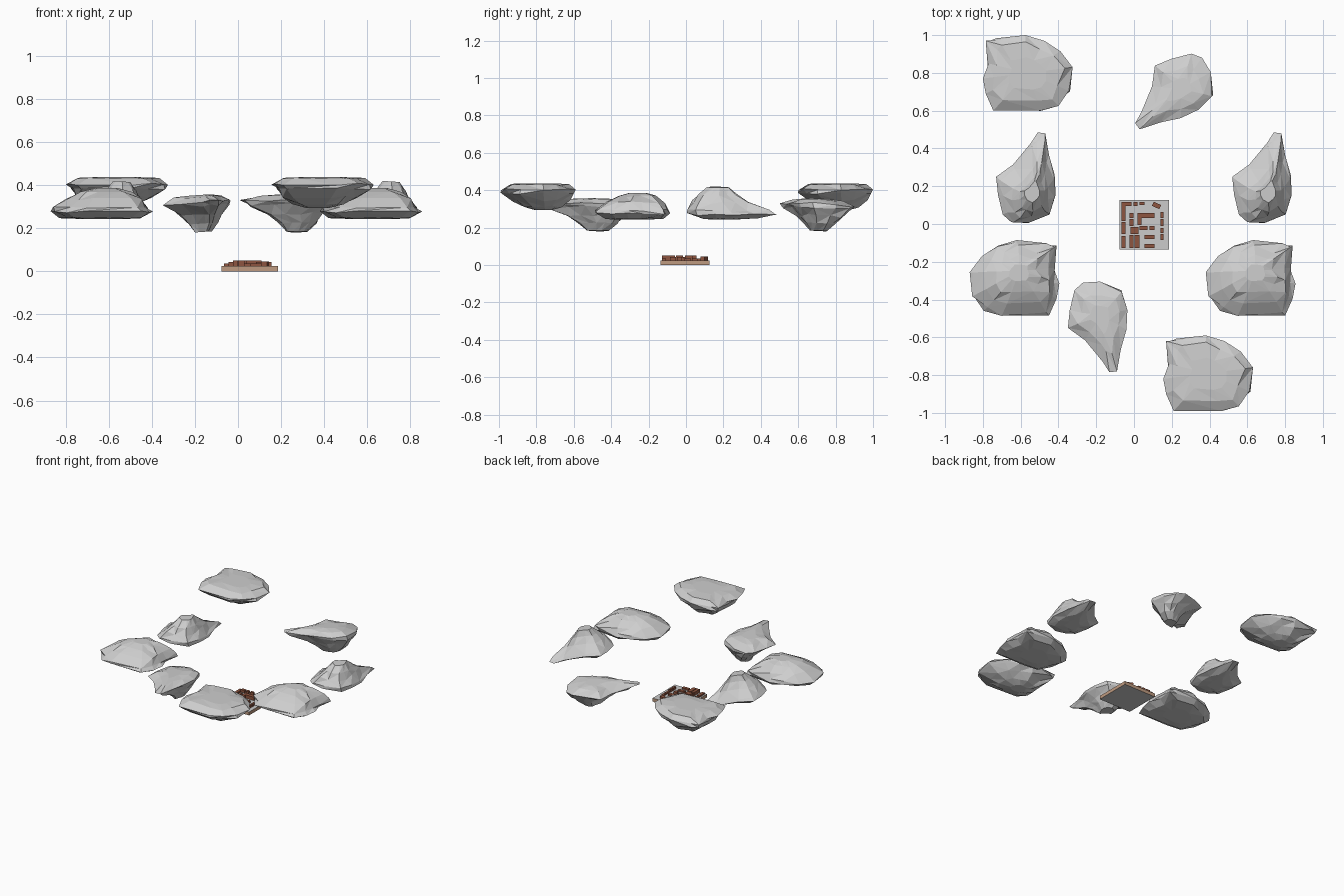
import bpy, bmesh, math, random
from mathutils import Matrix, Vector

if "Cube" in bpy.data.objects:
    bpy.data.objects.remove(bpy.data.objects["Cube"])


def material(name, rgb):
    m = bpy.data.materials.new(name)
    m.diffuse_color = (*rgb, 1)
    m.use_nodes = True
    m.node_tree.nodes["Principled BSDF"].inputs["Base Color"].default_value = m.diffuse_color
    return m


STONE = material("pale stone", (0.62, 0.62, 0.62))
PAVING = material("paving grey", (0.60, 0.60, 0.60))
TAN = material("tan earth", (0.52, 0.33, 0.22))
BRICK = material("brick brown", (0.27, 0.09, 0.05))


def finish(bm, name, mats):
    bmesh.ops.recalc_face_normals(bm, faces=bm.faces)
    mesh = bpy.data.meshes.new(name)
    bm.to_mesh(mesh)
    bm.free()
    for m in mats:
        mesh.materials.append(m)
    ob = bpy.data.objects.new(name, mesh)
    bpy.context.collection.objects.link(ob)
    return ob


def rock_mesh(outline, rings, tilt, seed):
    """Stack scaled copies of a plan outline; rings are (z, scale, dx, dy)."""
    rnd = random.Random(seed)
    bm = bmesh.new()
    loops = []
    for z, s, dx, dy in rings:
        loop = []
        for x, y in outline:
            k = s if s == 1 else s * rnd.uniform(0.91, 1.09)
            dz = 0 if s < 0.5 else rnd.uniform(-0.006, 0.006)
            loop.append(bm.verts.new((x * k + dx, y * k + dy, z + tilt * x * k + dz)))
        loops.append(loop)
    n = len(outline)
    for a, b in zip(loops, loops[1:]):
        for i in range(n):
            j = (i + 1) % n
            q = (a[i], a[j], b[j], b[i])
            # random diagonals give the chipped facets
            r = rnd.randint(0, 1)
            bm.faces.new((q[r], q[r + 1], q[r + 2]))
            bm.faces.new((q[r], q[r + 2], q[(r + 3) % 4]))
    bm.faces.new(loops[0])
    bm.faces.new(loops[-1])
    bmesh.ops.triangulate(bm, faces=[f for f in bm.faces if len(f.verts) > 4])
    return bm


# Broad slab rock: plan outline and height rings
broad_outline = [(-.22, .17), (-.16, .175), (-.01, .20), (.09, .17), (.175, .115),
                 (.24, .03), (.22, -.095), (.165, -.175), (.07, -.20), (-.18, -.20),
                 (-.22, -.11), (-.235, -.03), (-.205, .05)]
broad_rings = [(.437, .42, 0, 0), (.429, .78, 0, 0), (.405, 1, 0, 0), (.385, .96, 0, 0),
               (.345, .75, -.01, .01), (.312, .50, -.015, .02), (.294, .22, -.02, .03)]

# Tapered rock with a narrow tip and a deep keel
taper_outline = [(-.125, .195), (-.08, .235), (.01, .24), (.125, .185), (.155, .09),
                 (.15, -.015), (.12, -.12), (.10, -.235), (.06, -.24), (.025, -.185),
                 (-.07, -.07), (-.16, -.005), (-.15, .09)]
taper_rings = [(.354, .32, .01, .04), (.346, .66, .005, .02), (.322, 1, 0, 0),
               (.302, .92, .005, .02), (.262, .62, .02, .06), (.222, .42, .03, .075),
               (.183, .24, .03, .07)]


def place(name, kind, x, y, turn=0, flip=None, zsum=0):
    """Place a rock; flip rolls it upside down about the X or Y axis."""
    if kind == "broad":
        bm = rock_mesh(broad_outline, broad_rings, 0, 4)
    else:
        bm = rock_mesh(taper_outline, taper_rings, .07, 9)
    mat = Matrix.Translation((x, y, zsum)) @ Matrix.Rotation(math.radians(turn), 4, 'Z')
    if flip:
        mat = mat @ Matrix.Rotation(math.pi, 4, flip)
    bmesh.ops.transform(bm, matrix=mat, verts=bm.verts)
    finish(bm, name, [STONE])


place("broad_rock_back", "broad", -.565, .80)
place("broad_rock_front", "broad", .39, -.79)
place("broad_rock_left", "broad", -.63, -.285, flip='Y', zsum=.68)
place("broad_rock_right", "broad", .62, -.285, flip='Y', zsum=.68)
place("tapered_rock_front", "taper", -.19, -.545)
place("tapered_rock_back", "taper", .19, .70, turn=-62)
place("tapered_rock_left", "taper", -.57, .245, flip='X', zsum=.60)
place("tapered_rock_right", "taper", .68, .245, flip='X', zsum=.60)


def add_box(bm, x0, y0, x1, y1, z0, z1, turn=0):
    c = Vector(((x0 + x1) / 2, (y0 + y1) / 2, (z0 + z1) / 2))
    mat = (Matrix.Translation(c) @ Matrix.Rotation(math.radians(turn), 4, 'Z')
           @ Matrix.Diagonal((x1 - x0, y1 - y0, z1 - z0, 1)))
    bmesh.ops.create_cube(bm, size=1, matrix=mat)


# Town tile: tan sides, grey paving above and below
LEFT, TOP, CELL, DECK = -.076, .126, .00528, .025
bm = bmesh.new()
add_box(bm, LEFT, TOP - 49.5 * CELL, LEFT + 49.5 * CELL, TOP, 0, DECK)
tile = finish(bm, "town_tile", [TAN, PAVING])
for p in tile.data.polygons:
    p.material_index = 1 if abs(p.normal.z) > .5 else 0

# Houses as (x0, y0, x1, y1) in tile cells from the back left corner, by height
houses = {
    .036: [(2, 2, 6, 21), (2, 22, 6, 34), (2, 36, 6, 48), (20, 26, 28, 30),
           (25, 35, 35, 39), (25, 44, 35, 48), (41, 12, 44, 18), (41, 19, 44, 26)],
    .043: [(6, 2, 12, 6), (14, 2, 18, 6), (20, 2, 25, 5), (10, 13, 14, 18),
           (10, 19, 14, 26), (30, 26, 35, 30), (41, 28, 44, 33), (41, 34, 44, 40)],
    .050: [(18, 13, 35, 18), (18, 18, 22, 25), (11, 27, 19, 34),
           (10, 35, 14, 48), (15, 35, 20, 48)],
}
bm = bmesh.new()
for h, rects in houses.items():
    for x0, y0, x1, y1 in rects:
        add_box(bm, LEFT + x0 * CELL, TOP - y1 * CELL, LEFT + x1 * CELL, TOP - y0 * CELL, DECK, h)
# the one house set askew
add_box(bm, LEFT + 33 * CELL, TOP - 7.5 * CELL, LEFT + 41 * CELL, TOP - 3 * CELL, DECK, .045, -25)
finish(bm, "brick_houses", [BRICK])
